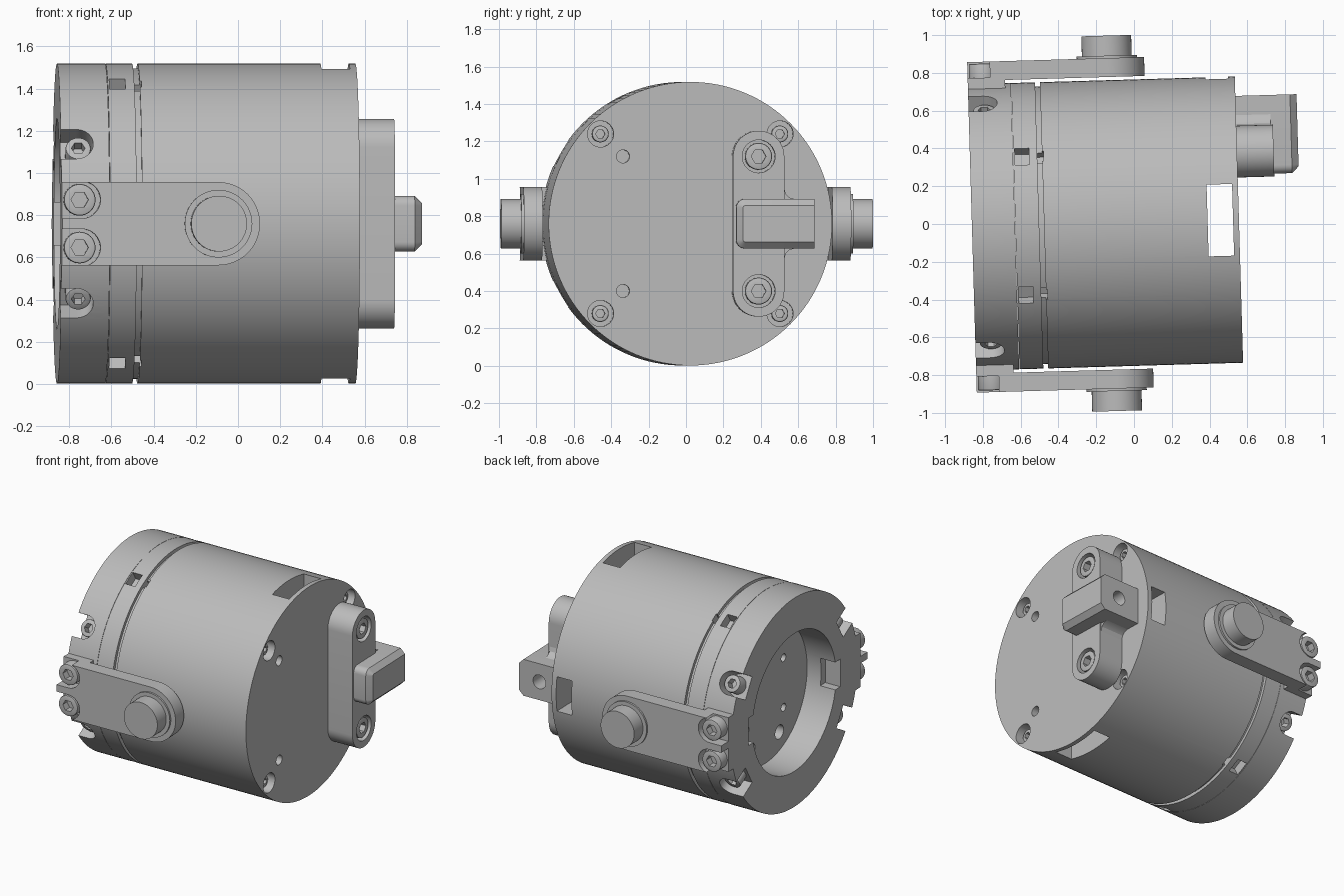
import bpy, bmesh, math
from mathutils import Matrix

old = bpy.data.objects.get("Cube")
if old:
    bpy.data.objects.remove(old, do_unlink=True)

# Machine axis is local x; the whole assembly is turned slightly about z
FRAME = Matrix.Rotation(math.radians(1.67), 4, 'Z') @ Matrix.Translation((0, 0.007, 0.76))
R = 0.758

steel = bpy.data.materials.new("satin_grey_metal")
steel.use_nodes = True
steel.diffuse_color = (0.5, 0.5, 0.5, 1)
steel.node_tree.nodes["Principled BSDF"].inputs["Base Color"].default_value = (0.5, 0.5, 0.5, 1)


def finish(name, bm, turn=0):
    bmesh.ops.recalc_face_normals(bm, faces=bm.faces)
    bm.transform(FRAME @ Matrix.Rotation(turn, 4, 'X'))
    me = bpy.data.meshes.new(name)
    bm.to_mesh(me)
    bm.free()
    me.materials.append(steel)
    ob = bpy.data.objects.new(name, me)
    bpy.context.collection.objects.link(ob)
    return ob


def circle(u, v, r, n=32):
    return [(u + r * math.cos(2 * math.pi * i / n), v + r * math.sin(2 * math.pi * i / n)) for i in range(n)]


def rect(u0, u1, v0, v1):
    return [(u0, v0), (u1, v0), (u1, v1), (u0, v1)]


def tongue(u0, u1, v, r, n=24):
    """Strip from u0 with a round end centred on u1."""
    arc = [(u1 + r * math.sin(math.pi * i / n), v - r * math.cos(math.pi * i / n)) for i in range(n + 1)]
    return [(u0, v - r)] + arc + [(u0, v + r)]


def prism(name, pts, axis, lo, hi, turn=0, bevel=0):
    """Extrude a 2D outline along an axis; turn rotates it about the machine axis."""
    place = {'x': lambda u, v, w: (w, u, v),
             'y': lambda u, v, w: (u, w, v),
             'z': lambda u, v, w: (u, v, w)}[axis]
    bm = bmesh.new()
    base, top = [[bm.verts.new(place(u, v, w)) for u, v in pts] for w in (lo, hi)]
    bm.faces.new(base)
    cap = bm.faces.new(top)
    for i in range(len(pts)):
        j = (i + 1) % len(pts)
        bm.faces.new((base[i], base[j], top[j], top[i]))
    if bevel:
        bmesh.ops.bevel(bm, geom=list(cap.edges), offset=bevel, segments=2, affect='EDGES', profile=0.5)
    return finish(name, bm, turn)


def lathe(name, profile, steps=128):
    bm = bmesh.new()
    vs = [bm.verts.new((x, 0, r)) for x, r in profile]
    es = [bm.edges.new((vs[i], vs[i + 1])) for i in range(len(vs) - 1)]
    bmesh.ops.spin(bm, geom=vs + es, cent=(0, 0, 0), axis=(1, 0, 0), angle=2 * math.pi, steps=steps)
    bmesh.ops.remove_doubles(bm, verts=bm.verts, dist=1e-5)
    return finish(name, bm)


def cut(ob, *args, **kw):
    """Subtract a prism from an object."""
    tool = prism("cutter", *args, **kw)
    tool.hide_render = True
    mod = ob.modifiers.new("cut", 'BOOLEAN')
    mod.operation, mod.solver, mod.object = 'DIFFERENCE', 'EXACT', tool
    bpy.context.view_layer.objects.active = ob
    bpy.ops.object.modifier_apply(modifier=mod.name)
    bpy.data.objects.remove(tool, do_unlink=True)


def screw(name, u, v, r, axis, lo, hi, turn=0):
    """Socket head screw whose head faces hi."""
    ob = prism(name, circle(u, v, r), axis, lo, hi, turn=turn, bevel=0.008)
    deep = hi - (hi - lo) * 0.6
    cut(ob, circle(u, v, r * 0.55, 6), axis, deep, hi + (hi - lo), turn=turn)


# Main cylinder in three sections
mount_ring = lathe("mount_ring", [(-0.63, 0.5), (-0.858, 0.5), (-0.858, R), (-0.63, R), (-0.63, 0.5)])
lock_ring = lathe("lock_ring", [(-0.628, 0), (-0.628, R), (-0.502, R), (-0.502, 0)])
barrel = lathe("barrel", [(-0.503, 0), (-0.503, 0.735), (-0.476, 0.735), (-0.476, R), (0.556, R), (0.556, 0)])

# Side notches with radial screws, tool notches in the lock ring
for i, deg in enumerate((60, 120, 240, 300)):
    a = math.radians(deg)
    cut(mount_ring, tongue(-0.95, -0.785, 0, 0.08), 'z', 0.63, 0.9, turn=a)
    screw(f"ring_screw_{i + 1}", -0.775, 0, 0.06, 'z', 0.62, 0.715, turn=a)
for deg in (29, 151, 209, 331):
    a = math.radians(deg)
    cut(lock_ring, rect(-0.62, -0.545, -0.05, 0.05), 'z', 0.69, 0.9, turn=a)
    cut(barrel, rect(-0.51, -0.468, -0.03, 0.03), 'z', 0.69, 0.9, turn=a)

# Bore relief slots and holes in the bore floor
cut(mount_ring, rect(-0.95, -0.74, -0.1, 0.1), 'y', -0.55, 0.55)
for sy in (-1, 1):
    for sz in (-1, 1):
        cut(lock_ring, circle(sy * 0.17, sz * 0.34, 0.05), 'x', -0.7, -0.57)
        cut(lock_ring, circle(sy * 0.22, sz * 0.18, 0.028), 'x', -0.7, -0.57)

# Through slot top to bottom and a window at the back
cut(barrel, rect(0.39, 0.525, -0.19, 0.19), 'z', -0.9, 0.9)
cut(barrel, rect(0.4, 0.52, -0.125, 0.125), 'y', 0.45, 0.9)

# End face: counterbored screws and dowel holes
for sz in (-1, 1):
    cut(barrel, circle(-0.36, sz * 0.36, 0.035), 'x', 0.45, 0.7)
    for sy in (-1, 1):
        cut(barrel, circle(sy * 0.48, sz * 0.48, 0.07), 'x', 0.47, 0.7)
        screw(f"cap_screw_{sy}_{sz}", sy * 0.48, sz * 0.48, 0.045, 'x', 0.46, 0.52)

# Trunnion arms, mirrored front and back
for side, s in (("front", -1), ("back", 1)):
    arm = prism(side + "_arm", tongue(-0.858, -0.118, 0, 0.197, 48), 'y', s * 0.775, s * 0.875)
    prism(side + "_arm_foot", rect(-0.858, -0.66, -0.197, 0.197), 'y', s * 0.68, s * 0.785)
    for sz in (-1, 1):
        cut(arm, tongue(-0.95, -0.765, sz * 0.113, 0.088), 'y', s * 0.79, s * 0.95)
        screw(f"{side}_arm_screw_{sz}", -0.775, sz * 0.113, 0.075, 'y', s * 0.78, s * 0.865)
    prism(side + "_boss", circle(-0.118, 0, 0.16, 64), 'y', s * 0.86, s * 0.888)
    prism(side + "_trunnion", circle(-0.118, 0, 0.132, 64), 'y', s * 0.86, s * 0.994, bevel=0.008)

# Key bracket on the end face
w = 0.137
half = tongue(0, 0.36, 0, w)
outline = [(0.36 + v, u) for u, v in half[1:-1]] + [(0.36 - v, -u) for u, v in half[1:-1]]
bracket = prism("key_bracket", outline, 'x', 0.55, 0.75, bevel=0.012)
for sz in (-1, 1):
    cut(bracket, circle(0.36, sz * 0.36, 0.088), 'x', 0.66, 0.9)
    screw(f"bracket_screw_{sz}", 0.36, sz * 0.36, 0.072, 'x', 0.65, 0.74)
    fillet = [(0.48, sz * 0.1), (0.48, sz * 0.2), (0.497, sz * 0.19), (0.505, sz * 0.16),
              (0.525, sz * 0.14), (0.56, sz * 0.13)]
    prism(f"key_fillet_{sz}", fillet, 'x', 0.55, 0.738)

# Key: rounded inner corners, chamfered nose, cross hole
corner = 0.045
inner = [(0.238 + corner * (1 - math.cos(t)), 0.132 - corner * (1 - math.sin(t)))
         for t in [math.pi / 2 * i / 6 for i in range(7)]]
key_outline = [(0.655, -0.132), (0.655, 0.132)] + inner[::-1] + [(y, -z) for y, z in inner]
bm = bmesh.new()
nose = bm.faces.new([bm.verts.new((0.88, y, z)) for y, z in key_outline])
back = bmesh.ops.extrude_face_region(bm, geom=[nose], use_keep_orig=True)["geom"]
for v in [g for g in back if isinstance(g, bmesh.types.BMVert)]:
    v.co.x = 0.55
edges = [e for e in nose.edges if min(v.co.y for v in e.verts) < 0.65]
bmesh.ops.bevel(bm, geom=edges, offset=0.035, segments=1, affect='EDGES')
key = finish("key", bm)
cut(key, circle(0.72, 0, 0.05), 'y', 0.52, 0.8)

# Smooth shading with sharp edges kept
bpy.ops.object.select_all(action='DESELECT')
for ob in bpy.context.scene.objects:
    if ob.type == 'MESH' and steel.name in ob.data.materials:
        ob.select_set(True)
        bpy.context.view_layer.objects.active = ob
bpy.ops.object.shade_smooth_by_angle(angle=math.radians(30))
